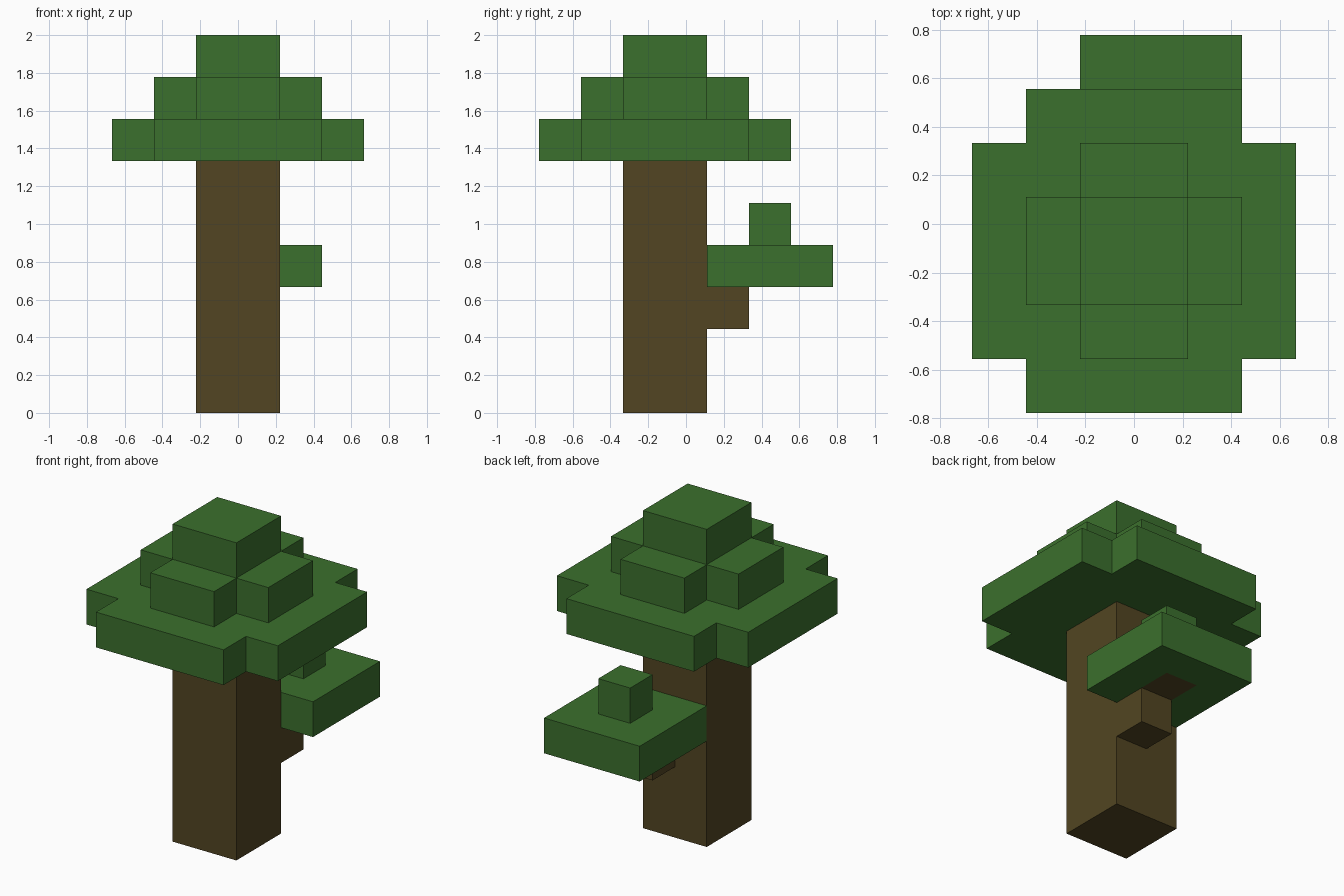
import bpy
import bmesh

U = 2 / 9        # edge of one block
MID = -0.5       # trunk centre along y, in blocks

if "Cube" in bpy.data.objects:
    bpy.data.objects.remove(bpy.data.objects["Cube"], do_unlink=True)


def material(name, rgb):
    mat = bpy.data.materials.new(name)
    mat.use_nodes = True
    mat.diffuse_color = (*rgb, 1)
    mat.node_tree.nodes["Principled BSDF"].inputs["Base Color"].default_value = (*rgb, 1)
    return mat


leaf = material("leaf_green", (0.0437, 0.162, 0.0262))
bark = material("bark_brown", (0.0844, 0.0595, 0.016))


def prism(name, outline, z0, z1, *mats):
    """Extrude a counter-clockwise outline, measured in blocks, from z0 to z1."""
    bm = bmesh.new()
    base = bm.faces.new([bm.verts.new((x * U, y * U, z0 * U)) for x, y in outline])
    top = bmesh.ops.extrude_face_region(bm, geom=[base], use_keep_orig=True)["geom"]
    moved = [v for v in top if isinstance(v, bmesh.types.BMVert)]
    bmesh.ops.translate(bm, vec=(0, 0, (z1 - z0) * U), verts=moved)
    bmesh.ops.recalc_face_normals(bm, faces=bm.faces[:])
    mesh = bpy.data.meshes.new(name)
    bm.to_mesh(mesh)
    bm.free()
    for mat in mats:
        mesh.materials.append(mat)
    obj = bpy.data.objects.new(name, mesh)
    bpy.context.collection.objects.link(obj)
    return obj


def rect(x0, x1, y0, y1):
    return [(x0, y0), (x1, y0), (x1, y1), (x0, y1)]


def cross(long, short):
    """Plus-shaped outline around the trunk axis, one notch per quarter turn."""
    pts = []
    x, y = 1, 1
    for sx, sy in ((1, 1), (-1, 1), (-1, -1), (1, -1)):
        corner = [(long, short), (short, short), (short, long)]
        if sx * sy < 0:
            corner.reverse()
        pts += [(sx * a, sy * b + MID) for a, b in corner]
    return pts


# Trunk and side stub
prism("trunk", rect(-1, 1, MID - 1, MID + 1), 0, 6, bark)
prism("branch_stub", rect(0, 1, 0.5, 1.5), 2, 3, bark)

# Stepped crown
prism("crown_lower", cross(3, 2), 6, 7, leaf)
prism("crown_middle", cross(2, 1), 7, 8, leaf)
prism("crown_top", rect(-1, 1, MID - 1, MID + 1), 8, 9, leaf)

# Side foliage, with the branch end showing in the middle of its underside
pad = prism("side_foliage", rect(-1, 2, 0.5, 3.5), 3, 4, leaf, bark)
bm = bmesh.new()
bm.from_mesh(pad.data)
under = min(bm.faces, key=lambda f: f.calc_center_median().z)
bmesh.ops.inset_region(bm, faces=[under], thickness=U, use_even_offset=True)
under.material_index = 1
bm.to_mesh(pad.data)
bm.free()
prism("side_foliage_tip", rect(0, 1, 1.5, 2.5), 4, 5, leaf)
